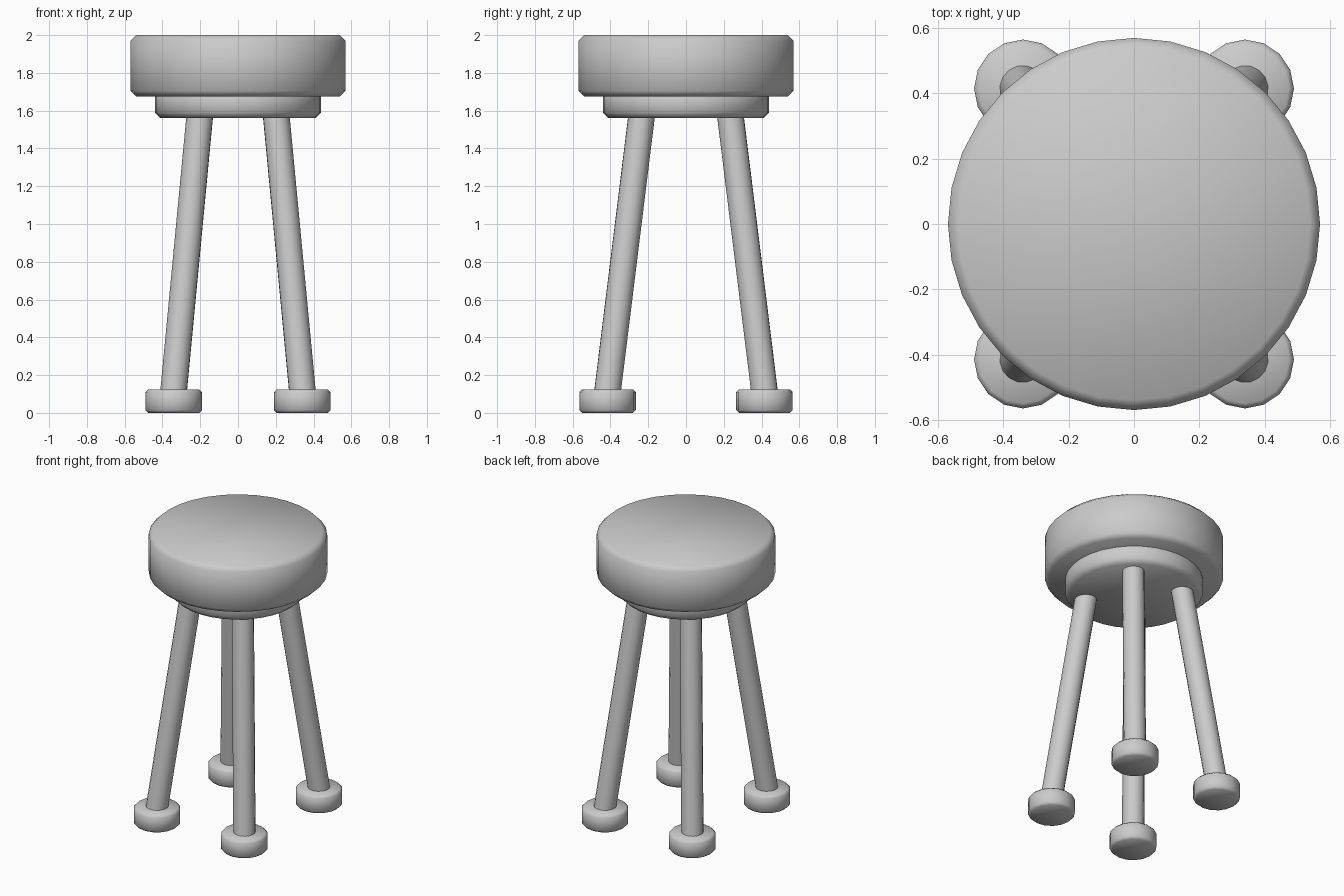
import bpy
import math
from mathutils import Vector

cube = bpy.data.objects.get("Cube")
if cube:
    bpy.data.objects.remove(cube, do_unlink=True)

# Single flat colour
grey = bpy.data.materials.new("plain_grey")
grey.use_nodes = True
colour = (0.6, 0.6, 0.6, 1)
grey.diffuse_color = colour
grey.node_tree.nodes["Principled BSDF"].inputs["Base Color"].default_value = colour


def rod(name, start, end, radius, sides, bevel=0):
    """Cylinder between two points, with optional chamfered rims."""
    start, end = Vector(start), Vector(end)
    axis = end - start
    bpy.ops.mesh.primitive_cylinder_add(
        vertices=sides, radius=radius, depth=axis.length,
        location=(start + end) / 2,
        rotation=axis.to_track_quat("Z", "Y").to_euler())
    obj = bpy.context.object
    obj.name = name
    obj.data.materials.append(grey)
    if bevel:
        mod = obj.modifiers.new("rim", "BEVEL")
        mod.width = bevel
        mod.segments = 1
        mod.limit_method = "ANGLE"
        mod.angle_limit = math.radians(60)
        bpy.ops.object.modifier_apply(modifier=mod.name)
    bpy.ops.object.shade_smooth_by_angle(angle=math.radians(50))
    return obj


# Round seat and the smaller disc beneath it
rod("seat", (0, 0, 1.675), (0, 0, 2), 0.57, 32, 0.03)
rod("seat_support", (0, 0, 1.56), (0, 0, 1.72), 0.44, 32, 0.03)

# Four splayed legs, each standing on a round foot
for side, sx in (("left", 1), ("right", -1)):
    for end, sy in (("front", -1), ("back", 1)):
        foot = (0.34 * sx, 0.415 * sy)
        rod(f"{end}_{side}_foot", (*foot, 0), (*foot, 0.125), 0.15, 16, 0.015)
        rod(f"{end}_{side}_leg", (0.346 * sx, 0.422 * sy, 0.06),
            (0.197 * sx, 0.228 * sy, 1.63), 0.071, 16)
